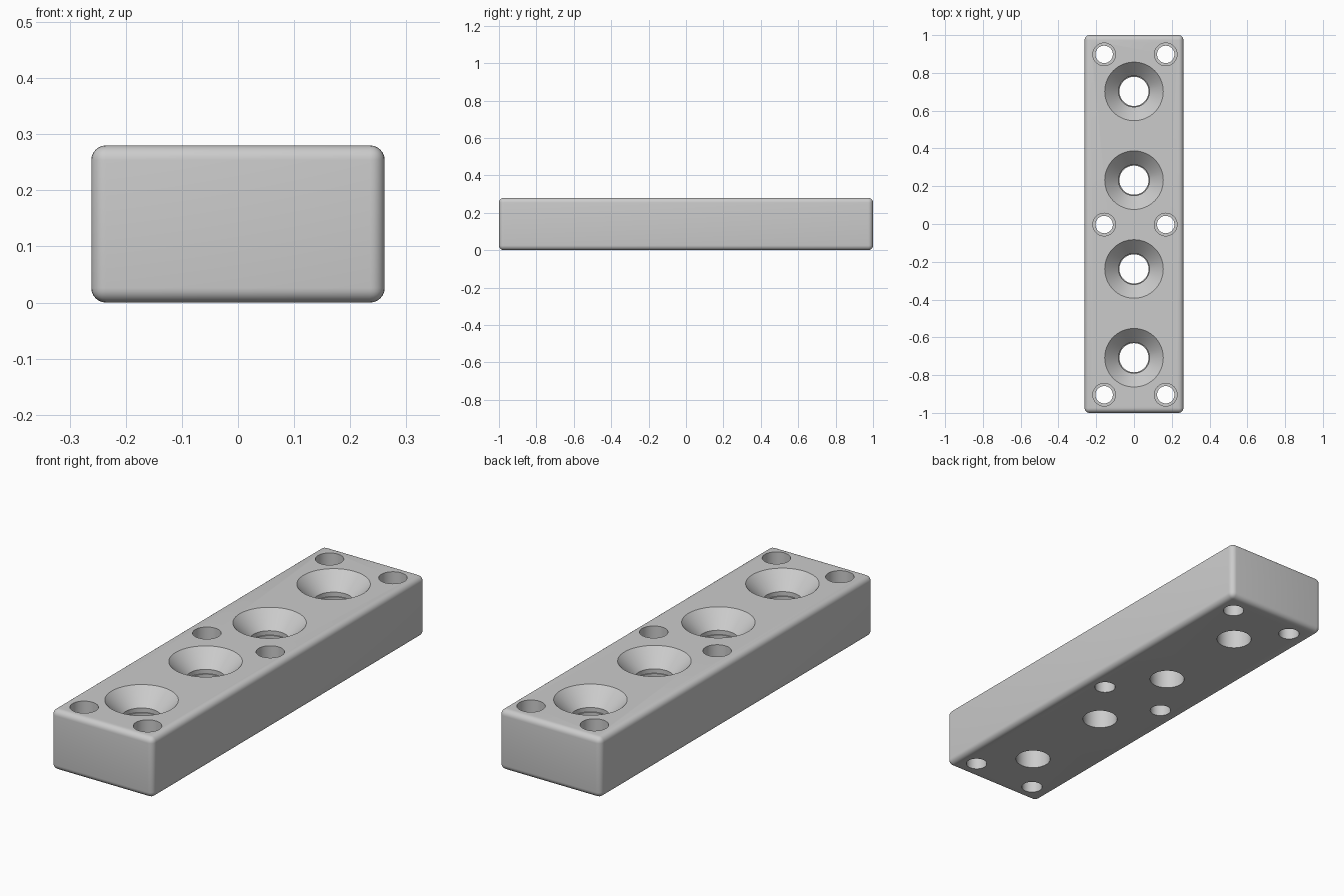
import bpy, bmesh, math

if "Cube" in bpy.data.objects:
    bpy.data.objects.remove(bpy.data.objects["Cube"], do_unlink=True)

WIDTH, LENGTH, HEIGHT = 0.523, 2.0, 0.28
SIDES = 64

steel = bpy.data.materials.new("plain_grey")
steel.use_nodes = True
grey = (0.6, 0.6, 0.6, 1)
steel.diffuse_color = grey
steel.node_tree.nodes["Principled BSDF"].inputs["Base Color"].default_value = grey


def make_object(name, bm):
    bmesh.ops.recalc_face_normals(bm, faces=bm.faces)
    mesh = bpy.data.meshes.new(name)
    bm.to_mesh(mesh)
    bm.free()
    mesh.materials.append(steel)
    obj = bpy.data.objects.new(name, mesh)
    bpy.context.collection.objects.link(obj)
    return obj


def add_turned_hole(bm, x, y, profile):
    """Closed solid turned from (radius, z) pairs."""
    rings = []
    for r, z in profile:
        rings.append([bm.verts.new((x + r * math.cos(2 * math.pi * i / SIDES),
                                    y + r * math.sin(2 * math.pi * i / SIDES), z))
                      for i in range(SIDES)])
    for low, high in zip(rings, rings[1:]):
        for i in range(SIDES):
            j = (i + 1) % SIDES
            bm.faces.new((low[i], low[j], high[j], high[i]))
    bm.faces.new(rings[0][::-1])
    bm.faces.new(rings[-1])


# Block with rounded edges
bm = bmesh.new()
bmesh.ops.create_cube(bm, size=1)
for v in bm.verts:
    v.co = (v.co.x * WIDTH, v.co.y * LENGTH, (v.co.z + 0.5) * HEIGHT)
bmesh.ops.bevel(bm, geom=bm.edges[:], offset=0.026, segments=6,
                profile=0.5, affect='EDGES')
block = make_object("drilled_block", bm)

# Countersunk and counterbored holes
countersink = [(0.077, -0.1), (0.077, 0.185), (0.082, 0.185), (0.082, 0.205),
               (0.155, HEIGHT), (0.155, HEIGHT + 0.1)]
counterbore = [(0.046, -0.1), (0.046, 0.14), (0.06, 0.14), (0.06, HEIGHT + 0.1)]
bm = bmesh.new()
for k in (-1.5, -0.5, 0.5, 1.5):
    add_turned_hole(bm, 0, -0.003 + k * 0.47, countersink)
for y in (-0.904, -0.003, 0.898):
    for x in (-0.158, 0.168):
        add_turned_hole(bm, x, y, counterbore)
cutter = make_object("hole_cutter", bm)
cutter.hide_render = True

cut = block.modifiers.new("holes", 'BOOLEAN')
cut.operation = 'DIFFERENCE'
cut.solver = 'EXACT'
cut.object = cutter
bpy.context.view_layer.objects.active = block
block.select_set(True)
bpy.ops.object.modifier_apply(modifier=cut.name)
bpy.data.objects.remove(cutter, do_unlink=True)
bpy.ops.object.shade_smooth_by_angle(angle=math.radians(30))
